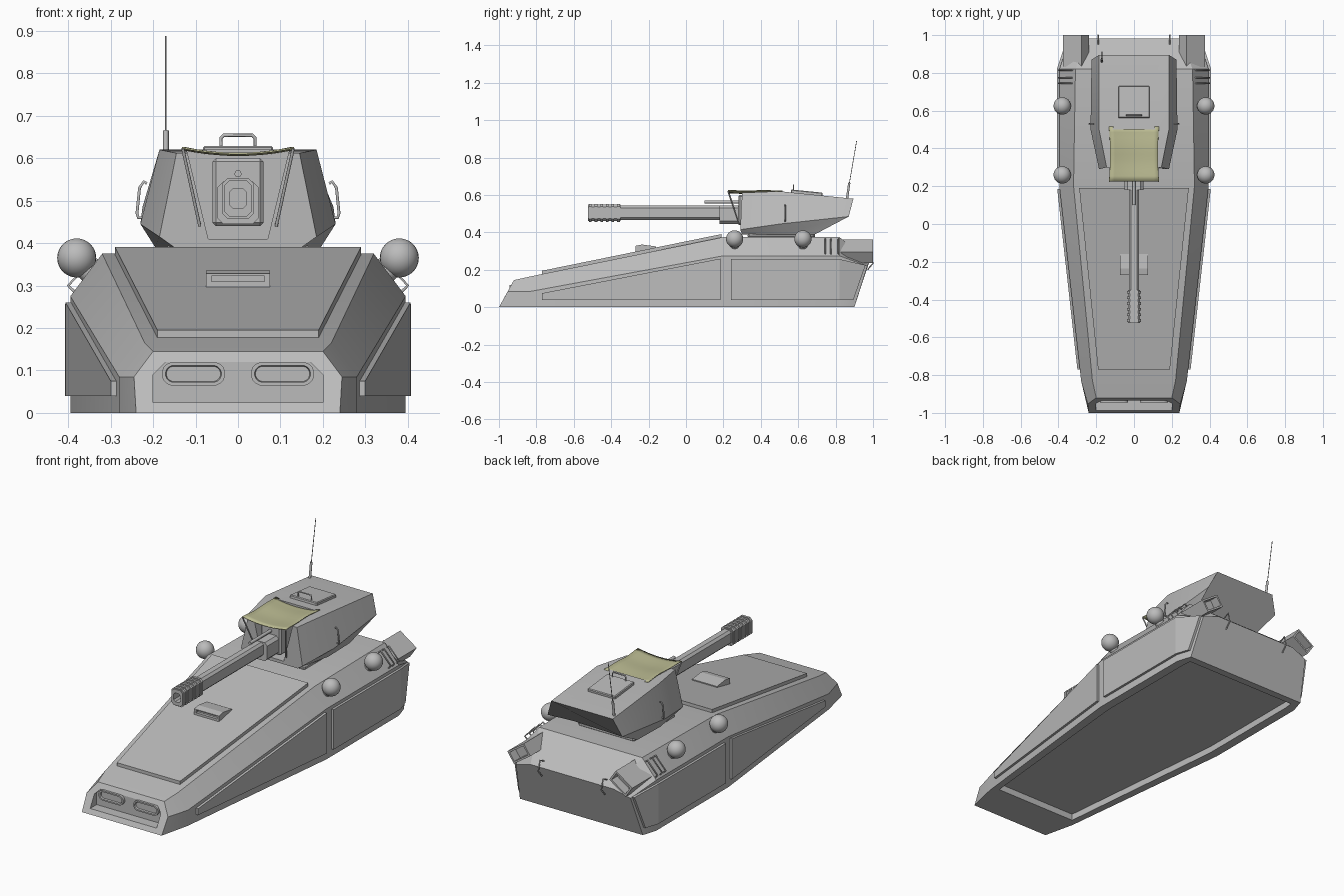
import bpy, bmesh, math
from mathutils import Vector

old = bpy.data.objects.get("Cube")
if old:
    bpy.data.objects.remove(old, do_unlink=True)


def material(name, rgb):
    m = bpy.data.materials.new(name)
    m.use_nodes = True
    m.diffuse_color = (*rgb, 1)
    m.node_tree.nodes["Principled BSDF"].inputs["Base Color"].default_value = (*rgb, 1)
    return m


GREY = material("armour grey", (0.5, 0.5, 0.5))
CLOTH = material("canvas yellow", (0.5, 0.5, 0.29))
SIDES = ((1, "left"), (-1, "right"))


def finish(ob, name, mat=GREY, angle=30, bevel=0):
    ob.name = name
    ob.data.materials.clear()
    ob.data.materials.append(mat)
    if bevel:
        mod = ob.modifiers.new("edge", "BEVEL")
        mod.width, mod.segments = bevel, 1
    bpy.ops.object.select_all(action="DESELECT")
    ob.select_set(True)
    bpy.context.view_layer.objects.active = ob
    if angle:
        bpy.ops.object.shade_smooth_by_angle(angle=math.radians(angle))
    return ob


def bridge(name, rings, edit=None, **kw):
    """Join a row of closed rings into a capped solid."""
    bm = bmesh.new()
    rows = [[bm.verts.new(p) for p in ring] for ring in rings]
    for a, b in zip(rows, rows[1:]):
        for i in range(len(a)):
            j = (i + 1) % len(a)
            bm.faces.new((a[i], a[j], b[j], b[i]))
    bm.faces.new(rows[0])
    bm.faces.new(rows[-1])
    bmesh.ops.recalc_face_normals(bm, faces=bm.faces)
    if edit:
        edit(bm)
    me = bpy.data.meshes.new(name)
    bm.to_mesh(me)
    bm.free()
    ob = bpy.data.objects.new(name, me)
    bpy.context.collection.objects.link(ob)
    return finish(ob, name, **kw)


def mirrored(half):
    return list(half) + [(-x, y, z) for x, y, z in reversed(half)]


def box(name, loc, size, rot=(0, 0, 0), bevel=0):
    bpy.ops.mesh.primitive_cube_add(size=1, location=loc, rotation=rot)
    ob = bpy.context.object
    ob.scale = size
    bpy.ops.object.transform_apply(location=False, rotation=False, scale=True)
    return finish(ob, name, angle=0, bevel=bevel)


def wire(name, pts, r):
    cu = bpy.data.curves.new(name, "CURVE")
    cu.dimensions = "3D"
    cu.bevel_depth, cu.bevel_resolution, cu.use_fill_caps = r, 1, True
    sp = cu.splines.new("POLY")
    sp.points.add(len(pts) - 1)
    for p, co in zip(sp.points, pts):
        p.co = (*co, 1)
    ob = bpy.data.objects.new(name, cu)
    bpy.context.collection.objects.link(ob)
    cu.materials.append(GREY)
    return ob


def carve(target, cutter):
    mod = target.modifiers.new("recess", "BOOLEAN")
    mod.operation, mod.solver, mod.object = "DIFFERENCE", "EXACT", cutter
    cutter.hide_render = True
    cutter.hide_set(True)


def chamfered(w, h, c, y, z0):
    """Octagonal cross-section with half sizes w and h."""
    return mirrored([(w - c, y, z0 - h), (w, y, z0 - h + c),
                     (w, y, z0 + h - c), (w - c, y, z0 + h)])


def tube(name, w, h, c, y0, y1, z0=0.505):
    return bridge(name, [chamfered(w, h, c, y, z0) for y in (y0, y1)], angle=0)


# Hull with a recessed belly
def belly(bm):
    low = [f for f in bm.faces if f.normal.z < -0.9 and f.calc_center_median().y > -0.8]
    bmesh.ops.inset_region(bm, faces=low, thickness=0.05, depth=0)
    bmesh.ops.inset_region(bm, faces=low, thickness=0.001, depth=-0.035)


hull = bridge("hull", [mirrored(h) for h in (
    [(.24, -1, 0), (.245, -.953, .085), (.2, -.92, .145)],
    [(.28, -.83, 0), (.28, -.83, .085), (.22, -.83, .165)],
    [(.395, .2, 0), (.395, .2, .275), (.32, .2, .375)],
    [(.395, .82, 0), (.395, .82, .275), (.31, .82, .375)],
    [(.37, .9, 0), (.345, .97, .22), (.25, .982, .25)])], edit=belly)

# Nose recess and headlights
carve(hull, bridge("nose_cutter", [mirrored(
    [(.2, y, .025), (.2, y, .09), (.17, y, .12)]) for y in (-1.1, -.93)], angle=0))


def pill(cx, y, half, r):
    ring = []
    for i in range(16):
        a = 2 * math.pi * (i + .5) / 16
        ring.append((cx + math.copysign(half - r, math.cos(a)) + r * math.cos(a),
                     y, .092 + r * math.sin(a)))
    return ring


for s, side in SIDES:
    bridge(side + "_headlight", [pill(s * .105, -.925, .075, .028), pill(s * .105, -.945, .075, .028),
                                 pill(s * .105, -.945, .066, .02), pill(s * .105, -.935, .064, .018)])

# Front deck plate and periscope
bridge("deck_plate", [mirrored([(w, y, z - .02), (w, y, z + .018)])
                      for w, y, z in ((.19, -.77, .177), (.29, .19, .373))], angle=0)
scope = bridge("periscope", [mirrored([(.075, y, a), (.075, y, b)])
                             for y, a, b in ((-.27, .28, .328), (-.235, .28, .335), (-.16, .29, .325))], angle=0)
carve(scope, box("periscope_cutter", (0, -.27, .316), (.125, .03, .014)))


# Side skirts follow the plan outline of the hull
def side_x(y):
    if y < .2:
        return .28 + (y + .83) * .1117
    return .395 - max(0, y - .82) / 3


def skirt(name, s, cols):
    rings = []
    for y0, z0, y1, z1 in cols:
        a, b = side_x(y0), side_x(y1)
        rings.append([(s * (a - .02), y0, z0), (s * (a + .013), y0, z0),
                      (s * (b + .013), y1, z1), (s * (b - .02), y1, z1)])
    bridge(name, rings, angle=0)


for s, side in SIDES:
    skirt(side + "_front_skirt", s, [(-.77, .04, -.77, .075), (.185, .04, .185, .26)])
    skirt(side + "_rear_skirt", s, [(.24, .04, .24, .257), (.82, .04, .82, .257), (.895, .04, .96, .225)])

    # Sensor balls on short stubs
    for y, end in ((.26, "front"), (.625, "rear")):
        bpy.ops.mesh.primitive_uv_sphere_add(segments=24, ring_count=16, radius=.046, location=(s * .38, y, .365))
        finish(bpy.context.object, f"{side}_{end}_ball", angle=40)
        bpy.ops.mesh.primitive_cylinder_add(vertices=16, radius=.025, depth=.06,
                                            location=(s * .355, y, .335), rotation=(0, s * .8, 0))
        finish(bpy.context.object, f"{side}_{end}_ball_stub", angle=40)

    # Rear pods with open ends, shoulder ribs and tow handles
    pod = box(side + "_pod", (s * .307, .915, .3), (.12, .17, .07), (0, s * .6, 0))
    carve(pod, box(side + "_pod_cutter", (s * .307, .99, .3), (.1, .08, .05), (0, s * .6, 0)))
    for i, y in enumerate((.745, .775, .815)):
        wire(f"{side}_rib_{i + 1}", [(s * .325, y, .355), (s * .34, y, .365),
                                     (s * .4, y, .3), (s * .385, y, .285)], .004)
    wire(side + "_rear_handle", [(s * .19, .95, .272), (s * .19, .985, .29),
                                 (s * .19, 1, .235), (s * .19, .97, .2)], .004)

# Turret with a flared notch for the gun
box("turret_ring", (0, .51, .382), (.34, .36, .03), bevel=.01)
turret = bridge("turret", [mirrored(h) for h in (
    [(.15, .3, .39), (.185, .29, .415), (.145, .3, .612)],
    [(.195, .5, .39), (.23, .5, .445), (.185, .5, .62)],
    [(.19, .69, .39), (.225, .87, .485), (.185, .895, .58)])], angle=20)
carve(turret, bridge("notch_cutter", [mirrored([(.07, y, .41), (.128, y, .65)])
                                      for y in (.1, .5)], angle=0))

# Gun
box("mantlet", (0, .4, .52), (.12, .24, .16), bevel=.008)
tube("gun_sleeve", .05, .05, .015, .18, .35, .495)
tube("barrel", .027, .038, .012, -.37, .22)
brake = tube("muzzle_brake", .032, .043, .012, -.525, -.35)
carve(brake, tube("bore_cutter", .02, .024, .009, -.6, -.43))
for i in range(6):
    y = -.518 + i * .03
    tube(f"muzzle_rib_{i + 1}", .038, .048, .014, y, y + .014)
carve(bpy.data.objects["muzzle_rib_1"], bpy.data.objects["bore_cutter"])
carve(bpy.data.objects["muzzle_rib_2"], bpy.data.objects["bore_cutter"])
carve(bpy.data.objects["muzzle_rib_3"], bpy.data.objects["bore_cutter"])
wire("sight_rod", [(0, .1, .563), (0, .32, .563)], .009)

# Canvas awning with its struts
bpy.ops.mesh.primitive_grid_add(x_subdivisions=10, y_subdivisions=10, size=1, location=(0, .37, .625))
awning = bpy.context.object
for v in awning.data.vertices:
    u, w = v.co.x * 2, v.co.y * 2
    v.co = Vector((u * (.132 - .006 * (1 - w * w)), w * .145,
                   -.014 * (1 - u * u) + .002 * math.sin(5 * w)))
awning.modifiers.new("thickness", "SOLIDIFY").thickness = .004
finish(awning, "awning", CLOTH, 60)
for s, side in SIDES:
    wire(side + "_awning_strut", [(s * .09, .285, .44), (s * .13, .225, .622)], .004)
    # Turret grab handles
    wire(side + "_turret_handle", [(s * .215, .53, .54), (s * .222, .53, .545), (s * .232, .53, .53),
                                   (s * .238, .53, .47), (s * .235, .53, .46), (s * .22, .53, .46)], .004)

# Roof hatch, handle and antenna
box("hatch", (0, .645, .61), (.165, .17, .022), (-.1, 0, 0), bevel=.004)
wire("hatch_handle", [(-.04, .575, .62), (-.04, .575, .648), (-.034, .575, .654),
                      (.034, .575, .654), (.04, .575, .648), (.04, .575, .62)], .004)
wire("antenna_base", [(-.17, .86, .575), (-.17, .873, .665)], .007)
wire("antenna", [(-.17, .873, .66), (-.17, .912, .888)], .002)
